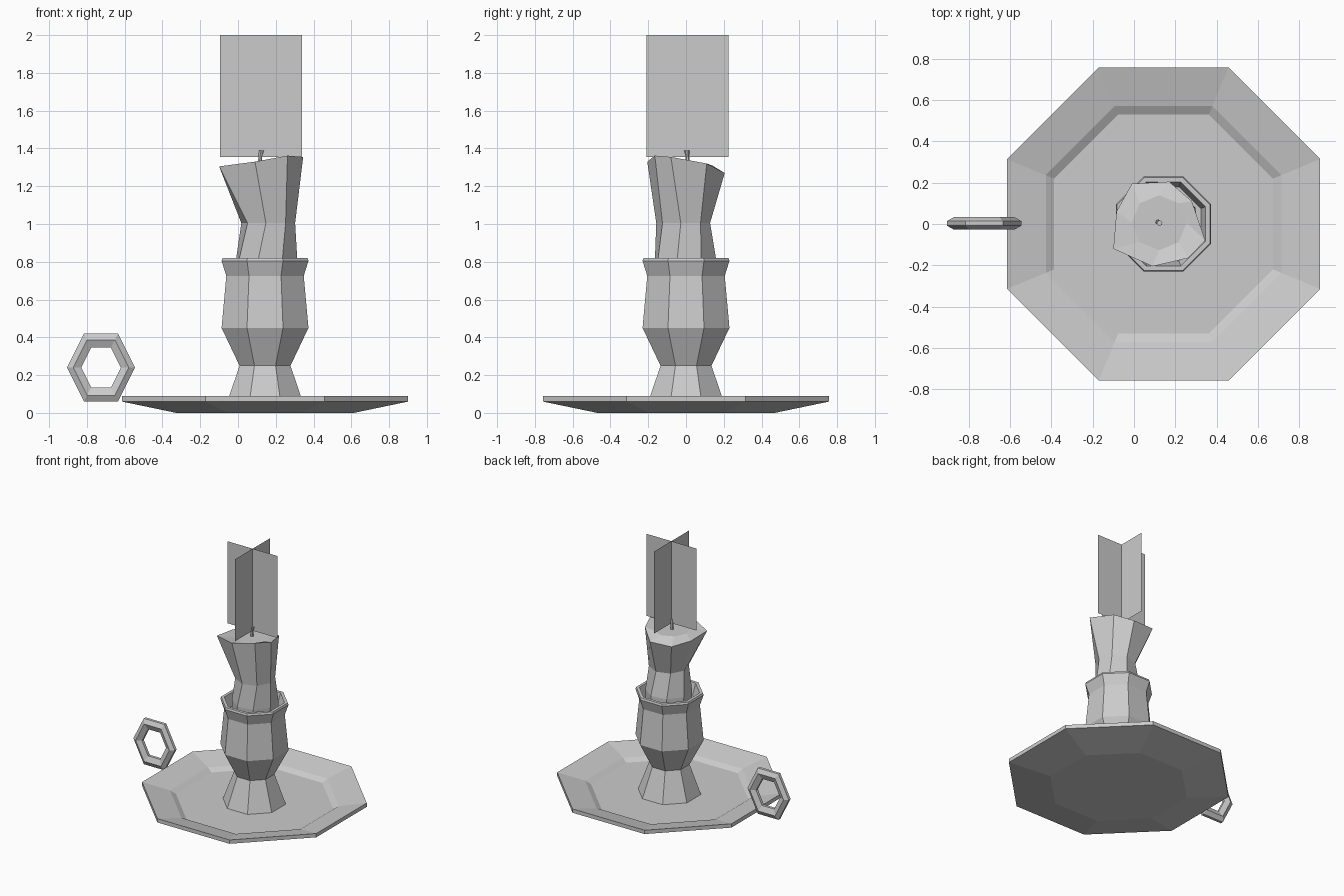
import bpy, bmesh
from math import sin, cos, pi, radians

if "Cube" in bpy.data.objects:
    bpy.data.objects.remove(bpy.data.objects["Cube"])


def loft(name, rings, cap_start=True, cap_end=True, closed=False):
    """Skin a list of equal-length vertex rings into one flat-shaded object."""
    bm = bmesh.new()
    vr = [[bm.verts.new(p) for p in r] for r in rings]
    n = len(vr[0])
    pairs = list(zip(vr, vr[1:])) + ([(vr[-1], vr[0])] if closed else [])
    for a, b in pairs:
        for i in range(n):
            j = (i + 1) % n
            bm.faces.new((a[i], a[j], b[j], b[i]))
    if not closed:
        if cap_start:
            bm.faces.new(vr[0][::-1])
        if cap_end:
            bm.faces.new(vr[-1])
    bmesh.ops.recalc_face_normals(bm, faces=bm.faces)
    me = bpy.data.meshes.new(name)
    bm.to_mesh(me)
    bm.free()
    ob = bpy.data.objects.new(name, me)
    bpy.context.collection.objects.link(ob)
    return ob


def ring(x, y, z, r, n=8, start=22.5):
    return [(x + r * cos(radians(start) + 2 * pi * i / n),
             y + r * sin(radians(start) + 2 * pi * i / n), z) for i in range(n)]


CX = 0.143
K = 1 / cos(pi / 8)  # octagon apothem to corner radius


def octagons(profile):
    return [ring(CX, 0, z, a * K) for a, z in profile]


# Shallow dish with sloped rim and stepped floor
loft("dish", octagons([(0.47, 0), (0.758, 0.06), (0.758, 0.09),
                       (0.57, 0.045), (0.53, 0.022)]))

# Turned stem with hollow socket
loft("candle_holder", octagons([(0.212, 0.022), (0.135, 0.25), (0.23, 0.45),
                                (0.205, 0.725), (0.23, 0.805), (0.225, 0.82),
                                (0.203, 0.82), (0.18, 0.73)]))

# Lopsided candle, wider at the melted top
top = [(0.09, -0.205, 1.33), (0.262, -0.165, 1.362), (0.345, -0.08, 1.355),
       (0.28, 0.11, 1.32), (0.17, 0.205, 1.27), (-0.01, 0.195, 1.275),
       (-0.085, 0.06, 1.29), (-0.10, -0.12, 1.305)]
loft("candle", [ring(0.15, 0, 0.73, 0.165, 8, -107),
                ring(0.152, -0.003, 0.82, 0.167, 8, -105),
                ring(0.16, -0.015, 1.005, 0.143, 8, -95),
                top,
                ring(0.122, 0.006, 1.31, 0.133, 8, -90)])

# Bent wick
loft("wick", [ring(0.115, 0.01, 1.30, 0.012, 6), ring(0.117, 0.008, 1.355, 0.010, 6),
              ring(0.124, 0.004, 1.388, 0.014, 6)])

# Flame made of two crossed cards
for name, dx, dy in (("flame_card_wide", 0.218, 0), ("flame_card_deep", 0, 0.218)):
    x, y = 0.122, 0.008
    me = bpy.data.meshes.new(name)
    me.from_pydata([(x - dx, y - dy, 1.355), (x + dx, y + dy, 1.355),
                    (x + dx, y + dy, 2.0), (x - dx, y - dy, 2.0)], [], [(0, 1, 2, 3)])
    bpy.context.collection.objects.link(bpy.data.objects.new(name, me))

# Six-sided finger ring, six-sided cross-section
section = [(0.18, -0.011), (0.147, -0.03), (0.105, -0.011),
           (0.105, 0.011), (0.147, 0.03), (0.18, 0.011)]
loft("finger_ring", [[(-0.725 + r * cos(i * pi / 3), 0.003 + y,
                       0.24 + r * sin(i * pi / 3) / cos(pi / 6)) for r, y in section]
                     for i in range(6)], closed=True)
